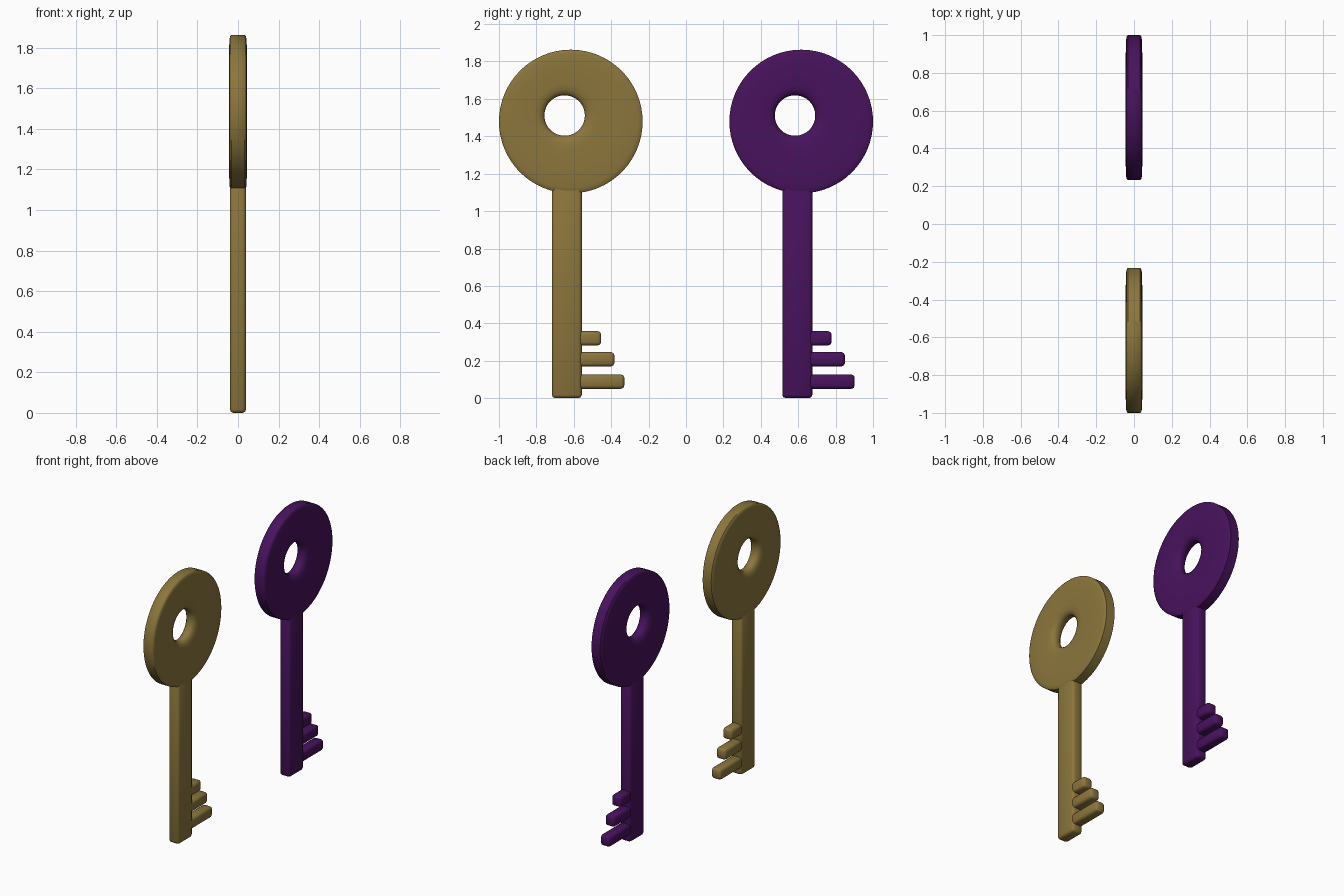
import bpy, bmesh
from math import sin, cos, pi

if "Cube" in bpy.data.objects:
    bpy.data.objects.remove(bpy.data.objects["Cube"])


def material(name, color):
    m = bpy.data.materials.new(name)
    m.diffuse_color = (*color, 1)
    m.use_nodes = True
    m.node_tree.nodes["Principled BSDF"].inputs["Base Color"].default_value = m.diffuse_color
    return m


def finish(bm, name, mat, angle):
    bmesh.ops.recalc_face_normals(bm, faces=bm.faces)
    me = bpy.data.meshes.new(name)
    bm.to_mesh(me)
    bm.free()
    ob = bpy.data.objects.new(name, me)
    bpy.context.collection.objects.link(ob)
    me.materials.append(mat)
    bpy.ops.object.select_all(action='DESELECT')
    ob.select_set(True)
    bpy.context.view_layer.objects.active = ob
    bpy.ops.object.shade_smooth_by_angle(angle=angle)
    return ob


def rounded_bar(name, hx, y0, y1, z0, z1, bevel, mat):
    bm = bmesh.new()
    bmesh.ops.create_cube(bm, size=1)
    for v in bm.verts:
        v.co = (v.co.x * 2 * hx, (y0 + y1) / 2 + v.co.y * (y1 - y0),
                (z0 + z1) / 2 + v.co.z * (z1 - z0))
    bmesh.ops.bevel(bm, geom=bm.edges[:], offset=bevel, segments=2,
                    profile=0.5, affect='EDGES')
    return finish(bm, name, mat, 0.9)


# Bow: closed cross-section swept from the outer circle to the off-centre hole
def bow(name, y, mat):
    half = [(0, 0.033), (0.03, 0.039), (0.09, 0.0425), (0.35, 0.044),
            (0.75, 0.044), (0.87, 0.041), (0.95, 0.033), (1, 0.018)]
    profile = half + [(t, -x) for t, x in reversed(half)]
    n = 64
    bm = bmesh.new()
    rings = []
    for t, x in profile:
        r = 0.384 + (0.108 - 0.384) * t
        cy, cz = y - 0.033 * t, 1.479 + 0.032 * t
        rings.append([bm.verts.new((x, cy + r * cos(2 * pi * i / n),
                                    cz + r * sin(2 * pi * i / n)))
                      for i in range(n)])
    for k, a in enumerate(rings):
        b = rings[(k + 1) % len(rings)]
        for i in range(n):
            j = (i + 1) % n
            bm.faces.new((a[i], a[j], b[j], b[i]))
    return finish(bm, name, mat, 0.9)


def key(label, y, mat):
    bow(label + "_key_bow", y, mat)
    # Shaft runs slightly into the bow
    rounded_bar(label + "_key_shaft", 0.04, y - 0.101, y + 0.059, 0, 1.14, 0.018, mat)
    # Teeth, longest at the tip
    for i, (z, reach) in enumerate([(0.088, 0.286), (0.208, 0.233), (0.32, 0.162)]):
        rounded_bar(f"{label}_key_tooth_{i + 1}", 0.036, y + 0.02, y + reach,
                    z - 0.038, z + 0.038, 0.017, mat)


key("gold", -0.616, material("gold", (0.26, 0.18, 0.045)))
key("purple", 0.616, material("purple", (0.065, 0.006, 0.11)))
